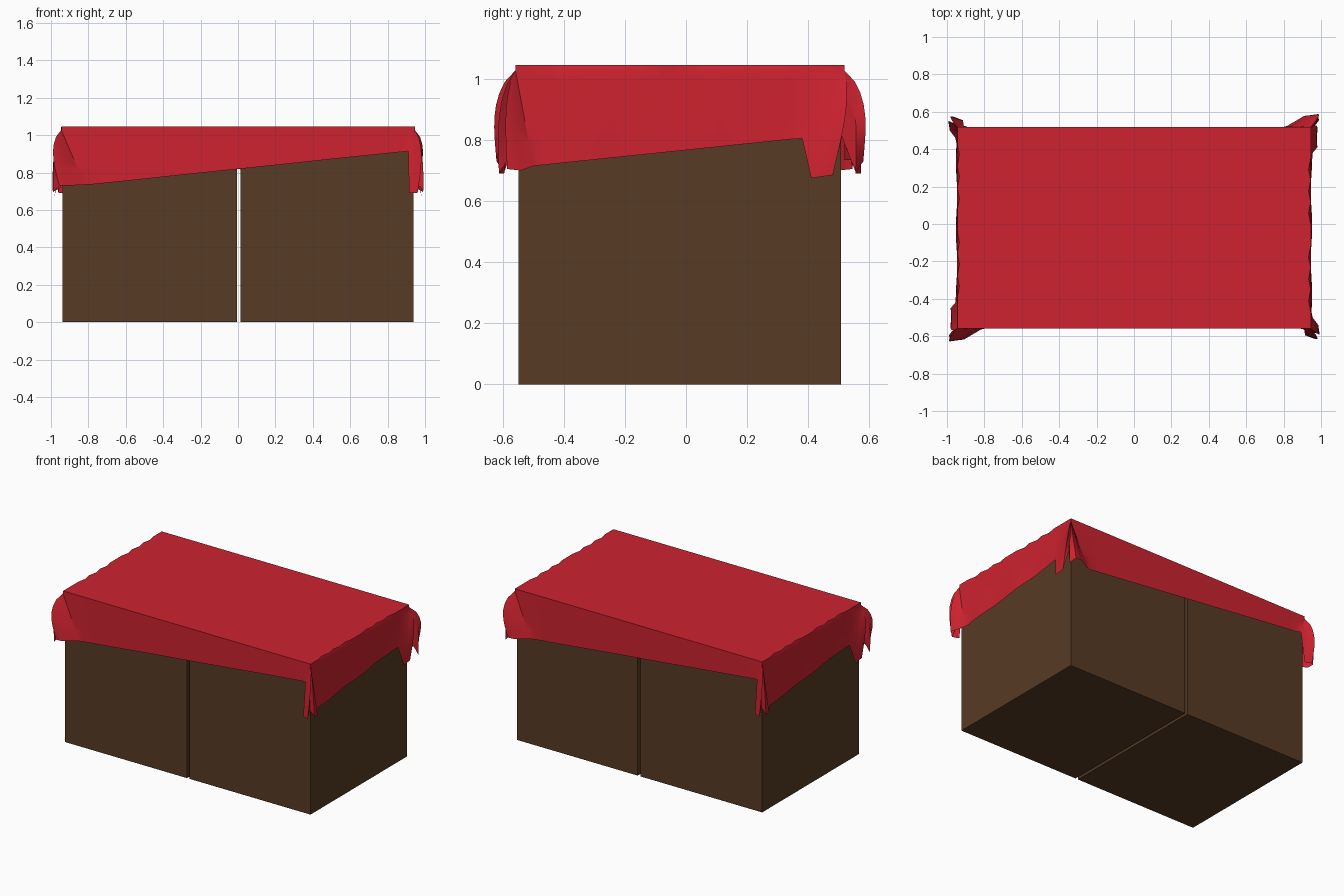
import bpy, bmesh, math
from mathutils import Vector

cube = bpy.data.objects.get("Cube")
if cube:
    bpy.data.objects.remove(cube, do_unlink=True)

CENTRE_Y = -0.02
HX, HY = 0.945, 0.538        # cloth half sizes around the boxes
TOP, RIM = 1.045, 1.028      # cloth top and rounded edge heights
ROWS = 8


def material(name, rgb):
    m = bpy.data.materials.new(name)
    m.use_nodes = True
    m.diffuse_color = (*rgb, 1)
    m.node_tree.nodes["Principled BSDF"].inputs["Base Color"].default_value = (*rgb, 1)
    return m


def add_object(name, bm, mat):
    mesh = bpy.data.meshes.new(name)
    bm.to_mesh(mesh)
    bm.free()
    mesh.materials.append(mat)
    obj = bpy.data.objects.new(name, mesh)
    bpy.context.collection.objects.link(obj)
    return obj


brown = material("brown_wood", (0.095, 0.043, 0.017))
red = material("red_cloth", (0.61, 0.016, 0.028))


# Two plain boxes with a narrow gap between them
def box(name, x0, x1):
    bm = bmesh.new()
    bmesh.ops.create_cube(bm, size=1)
    for v in bm.verts:
        v.co = ((x0 + x1) / 2 + v.co.x * (x1 - x0),
                CENTRE_Y + v.co.y * 1.055, (v.co.z + 0.5) * 1.03)
    add_object(name, bm, brown)


box("right_box", -0.937, -0.006)
box("left_box", 0.014, 0.937)


# Cloth: columns running from the top rim to the hem, each (rim, hem, bulge)
def side(start, end, z0, z1, count):
    cols = []
    for i in range(count + 1):
        t = i / count
        p = Vector(start).lerp(Vector(end), t)
        out = Vector((0, -1)) if abs(p.y) >= HY else Vector((1, 0))
        hem = p + out * (0.004 + 0.004 * math.sin(t * 14))
        cols.append((p, Vector((hem.x, hem.y, z0 + (z1 - z0) * t)), 0))
    return cols


def ear(corner, hems):
    return [(Vector(corner), Vector(h[:3]), h[3]) for h in hems]


narrow_ear = [(0.91, -0.545, 0.915, 0), (0.915, -0.575, 0.69, 0.02),
              (0.96, -0.592, 0.69, 0.03), (0.955, -0.56, 0.74, 0),
              (0.992, -0.565, 0.705, 0.02), (0.985, -0.52, 0.70, 0.01),
              (0.955, -0.48, 0.715, 0)]
wide_ear = [(0.955, 0.40, 0.805, 0), (0.98, 0.43, 0.675, 0.01),
            (0.978, 0.50, 0.685, 0.02), (0.955, 0.53, 0.81, 0),
            (0.99, 0.575, 0.695, 0.02), (0.955, 0.60, 0.73, 0.04),
            (0.91, 0.598, 0.73, 0.03), (0.82, 0.545, 0.735, 0)]

half = side((-0.80, -HY), (0.88, -HY), 0.735, 0.912, 24)
half += ear((HX, -HY), narrow_ear)
half += side((HX, -0.45), (HX, 0.37), 0.718, 0.803, 14)
half += ear((HX, HY), wide_ear)
# The other half is the same turned by 180 degrees
columns = half + [(-p, Vector((-h.x, -h.y, h.z)), b) for p, h, b in half]

bm = bmesh.new()
grid = []
for i, (p, hem, bulge) in enumerate(columns):
    inner = Vector((p.x - math.copysign(0.012, p.x) * (abs(p.x) >= HX),
                    p.y - math.copysign(0.012, p.y) * (abs(p.y) >= HY)))
    col = [Vector((inner.x, inner.y, TOP))]
    for r in range(ROWS + 1):
        t = r / ROWS
        puff = bulge * math.sin(math.pi * min(1, t ** 0.7))
        col.append(Vector((p.x + (hem.x - p.x) * t + math.copysign(puff, p.x),
                           p.y + (hem.y - p.y) * t + math.copysign(puff, p.y),
                           RIM + (hem.z - RIM) * t)))
    for c in col:
        c.y += CENTRE_Y
    grid.append([bm.verts.new(c) for c in col])

for a, b in zip(grid, grid[1:] + grid[:1]):
    for r in range(ROWS + 1):
        bm.faces.new((a[r], a[r + 1], b[r + 1], b[r]))
bmesh.ops.remove_doubles(bm, verts=bm.verts[:], dist=0.0005)

# Flat top sheet
rim = [e for e in bm.edges if e.is_boundary and all(v.co.z > TOP - 0.001 for v in e.verts)]
bmesh.ops.edgeloop_fill(bm, edges=rim)
bmesh.ops.recalc_face_normals(bm, faces=bm.faces[:])
cloth = add_object("tablecloth", bm, red)

bpy.ops.object.select_all(action='DESELECT')
cloth.select_set(True)
bpy.context.view_layer.objects.active = cloth
bpy.ops.object.shade_smooth_by_angle(angle=math.radians(30))
